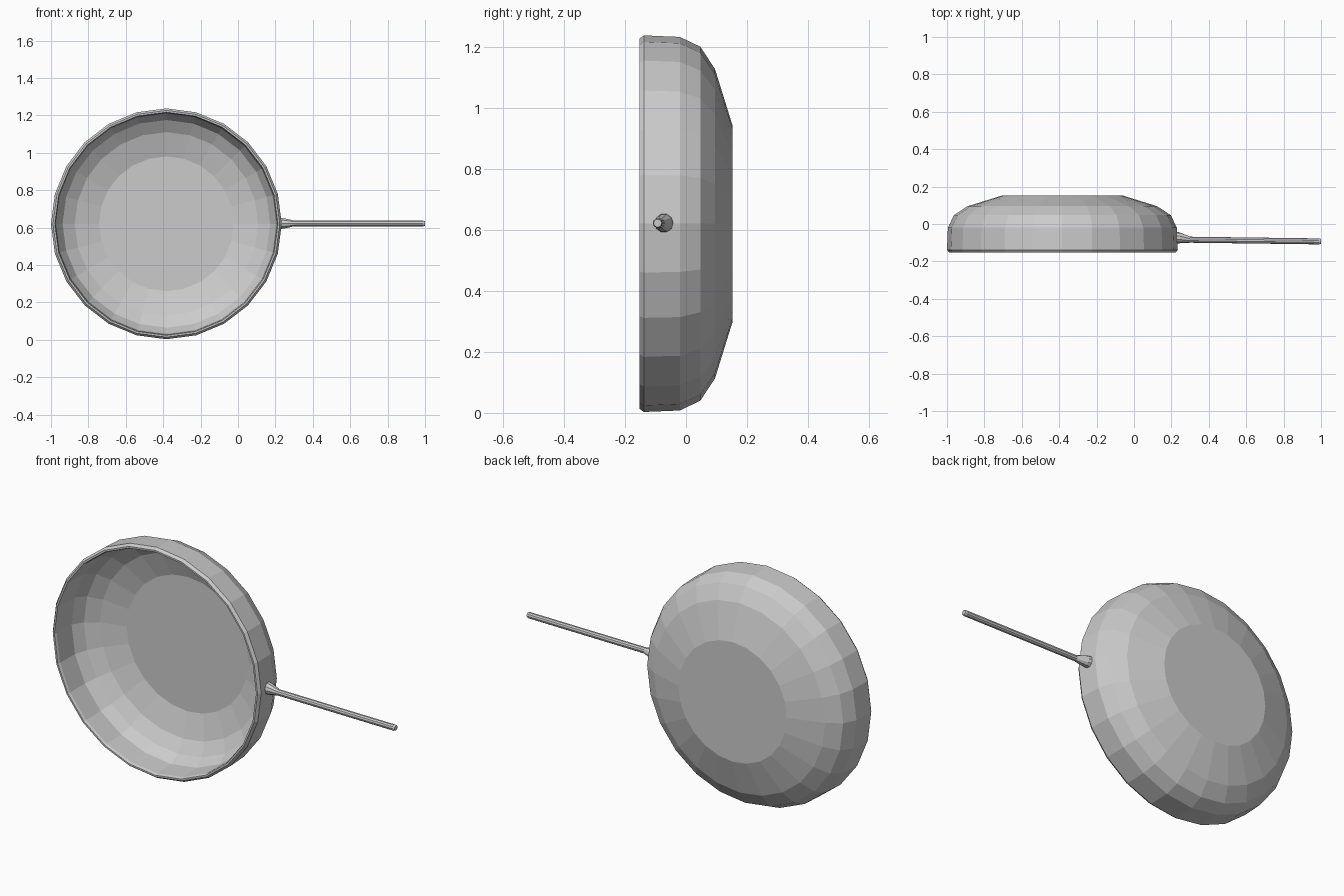
import bpy, bmesh, math
from mathutils import Vector

if "Cube" in bpy.data.objects:
    bpy.data.objects.remove(bpy.data.objects["Cube"])

steel = bpy.data.materials.new("brushed_grey")
steel.diffuse_color = (0.6, 0.6, 0.6, 1)
steel.use_nodes = True
steel.node_tree.nodes["Principled BSDF"].inputs["Base Color"].default_value = steel.diffuse_color


def loft(name, rings, sides, u, v):
    """Join (centre, radius) rings lying in the u-v plane and cap both ends."""
    bm = bmesh.new()
    u, v = Vector(u), Vector(v)
    loops = []
    for centre, r in rings:
        angles = [2 * math.pi * i / sides for i in range(sides)]
        loops.append([bm.verts.new(Vector(centre) + r * (math.cos(a) * u + math.sin(a) * v))
                      for a in angles])
    for a, b in zip(loops, loops[1:]):
        for i in range(sides):
            j = (i + 1) % sides
            bm.faces.new((a[i], a[j], b[j], b[i]))
    bm.faces.new(loops[0])
    bm.faces.new(loops[-1])
    bmesh.ops.recalc_face_normals(bm, faces=bm.faces[:])
    mesh = bpy.data.meshes.new(name)
    bm.to_mesh(mesh)
    bm.free()
    mesh.materials.append(steel)
    obj = bpy.data.objects.new(name, mesh)
    bpy.context.collection.objects.link(obj)
    return obj


# Pan: radius and depth, from the outer base over the rim to the inner floor
pan_profile = [
    (0.32, 0.153), (0.507, 0.095), (0.58, 0.047), (0.612, -0.02), (0.617, -0.138),
    (0.606, -0.153), (0.597, -0.153), (0.592, -0.14), (0.588, -0.02),
    (0.555, 0.037), (0.49, 0.08), (0.36, 0.12),
]
loft("pan", [((-0.383, y, 0.62), r) for r, y in pan_profile], 24, (1, 0, 0), (0, 0, 1))

# Handle: flared socket that narrows into a thin straight rod
handle_profile = [
    (0.205, -0.072, 0.022), (0.225, -0.072, 0.031), (0.245, -0.074, 0.029),
    (0.30, -0.084, 0.016), (0.99, -0.093, 0.016), (1.0, -0.093, 0.013),
]
loft("handle", [((x, y, 0.622), r) for x, y, r in handle_profile], 10, (0, 1, 0), (0, 0, 1))
